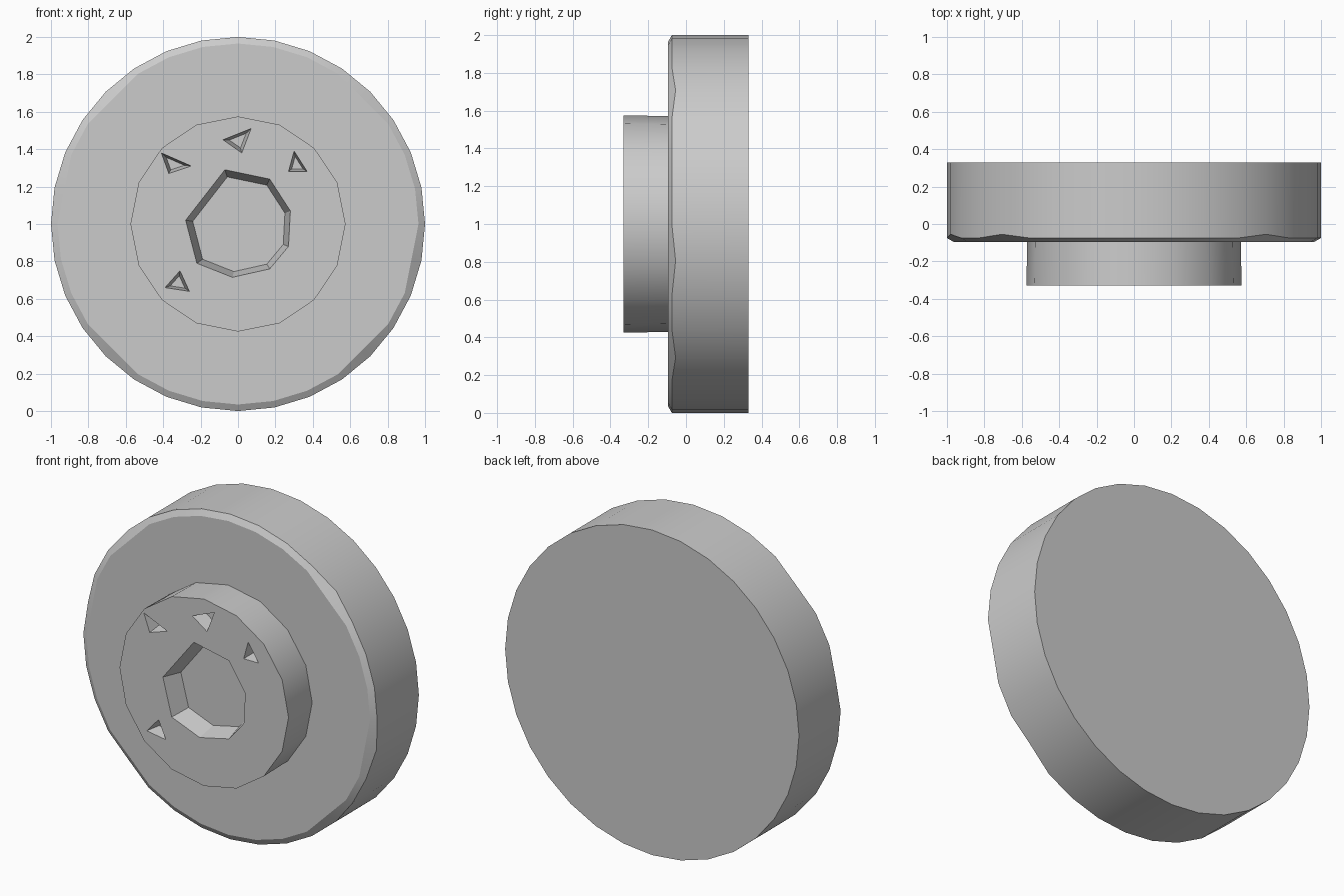
import bpy, bmesh
from math import cos, sin, tau

if "Cube" in bpy.data.objects:
    bpy.data.objects.remove(bpy.data.objects["Cube"])

grey = bpy.data.materials.new("plain_grey")
grey.use_nodes = True
colour = (0.6, 0.6, 0.6, 1)
grey.diffuse_color = colour
grey.node_tree.nodes["Principled BSDF"].inputs["Base Color"].default_value = colour


def ring(radius, y, sides):
    """Points of a circle around the wheel axle."""
    return [(radius * cos(tau * i / sides), y, 1 + radius * sin(tau * i / sides))
            for i in range(sides)]


def loft(bm, rings):
    """Bridge a stack of rings and cap both ends."""
    loops = [[bm.verts.new(p) for p in r] for r in rings]
    n = len(loops[0])
    for a, b in zip(loops, loops[1:]):
        for i in range(n):
            j = (i + 1) % n
            bm.faces.new((a[i], a[j], b[j], b[i]))
    bm.faces.new(loops[0])
    bm.faces.new(loops[-1])


def make_object(name, bm):
    bmesh.ops.recalc_face_normals(bm, faces=bm.faces)
    mesh = bpy.data.meshes.new(name)
    bm.to_mesh(mesh)
    bm.free()
    mesh.materials.append(grey)
    obj = bpy.data.objects.new(name, mesh)
    bpy.context.collection.objects.link(obj)
    return obj


def activate(obj):
    bpy.ops.object.select_all(action='DESELECT')
    obj.select_set(True)
    bpy.context.view_layer.objects.active = obj


# Wheel disc with a thin uneven chamfer on the front edge
side = ring(1, -0.075, 32)
front = ring(0.965, -0.095, 32)
for i in (4, 12, 15, 20, 28, 31):
    x, y, z = side[i]
    side[i] = (x, -0.055, z)
    front[i] = tuple((front[i - 1][k] + front[(i + 1) % 32][k]) / 2 for k in range(3))
bm = bmesh.new()
loft(bm, [ring(1, 0.33, 32), side, front])
disc = make_object("wheel_disc", bm)

# Raised hub
bm = bmesh.new()
loft(bm, [ring(0.57, 0, 16), ring(0.575, -0.33, 16)])
hub = make_object("hub", bm)


# Tapered cutters for the socket and the bolt holes
def recess(bm, outline, depth, taper):
    cx = sum(p[0] for p in outline) / len(outline)
    cz = sum(p[1] for p in outline) / len(outline)
    rings = []
    for y, s in ((-0.4, 1), (-0.33, 1), (-0.33 + depth, taper)):
        rings.append([(cx + (x - cx) * s, y, cz + (z - cz) * s) for x, z in outline])
    loft(bm, rings)


socket = [(-0.07, 1.29), (0.17, 1.24), (0.28, 1.07), (0.27, 0.88),
          (0.17, 0.76), (-0.03, 0.715), (-0.22, 0.79), (-0.28, 1.02)]
holes = [
    [(-0.41, 1.38), (-0.25, 1.31), (-0.37, 1.27)],
    [(0.07, 1.51), (-0.08, 1.45), (0.02, 1.38)],
    [(0.30, 1.39), (0.37, 1.28), (0.27, 1.28)],
    [(-0.31, 0.75), (-0.26, 0.64), (-0.39, 0.66)],
]
bm = bmesh.new()
recess(bm, socket, 0.12, 0.88)
for hole in holes:
    recess(bm, hole, 0.08, 0.6)
cutter = make_object("recess_cutter", bm)
cutter.hide_render = True

cut = hub.modifiers.new("recesses", 'BOOLEAN')
cut.operation = 'DIFFERENCE'
cut.solver = 'EXACT'
cut.object = cutter
activate(hub)
bpy.ops.object.modifier_apply(modifier=cut.name)
bpy.data.objects.remove(cutter)

# Smooth rims with crisp edges
for obj in (disc, hub):
    activate(obj)
    bpy.ops.object.shade_smooth_by_angle(angle=0.52)
